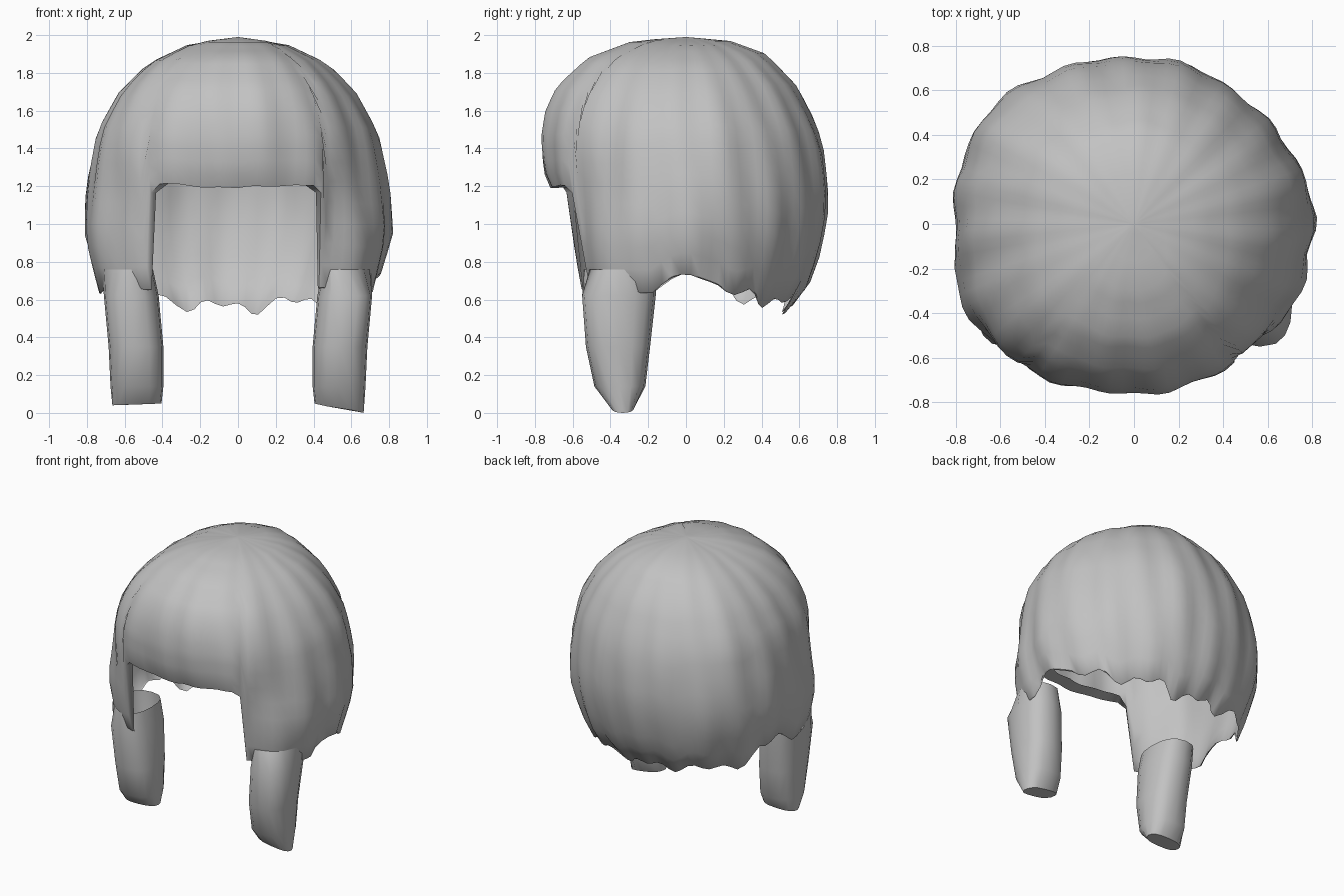
import bpy, bmesh, math

cube = bpy.data.objects.get("Cube")
if cube:
    bpy.data.objects.remove(cube)

# One plain hair colour
hair_grey = bpy.data.materials.new("hair_grey")
hair_grey.use_nodes = True
colour = (0.54, 0.54, 0.54, 1)
hair_grey.diffuse_color = colour
shader = hair_grey.node_tree.nodes["Principled BSDF"]
shader.inputs["Base Color"].default_value = colour
shader.inputs["Roughness"].default_value = 0.8

# Radius against height, from crown down, for each direction
CROWN = 1.99
FRONT = [(CROWN, 0), (1.97, .28), (1.88, .52), (1.73, .68), (1.6, .74),
         (1.45, .765), (1.28, .75), (1.19, .71), (1.05, .68), (.8, .65), (.5, .6)]
SIDE = [(CROWN, 0), (1.95, .26), (1.85, .47), (1.7, .62), (1.49, .74),
        (1.2, .8), (.95, .81), (.75, .75), (.5, .68)]
BACK = [(CROWN, 0), (1.97, .23), (1.9, .42), (1.73, .58), (1.53, .685),
        (1.36, .735), (1.1, .755), (.85, .71), (.66, .64), (.5, .5)]
# Hem height against angle away from the front
HEM = [(0, 1.19), (32, 1.21), (36, 1.17), (40, .66), (76, .64),
       (82, .7), (90, .75), (100, .7), (115, .62), (150, .59), (180, .56)]


def interp(table, value):
    pairs = sorted(table)
    if value <= pairs[0][0]:
        return pairs[0][1]
    for (a, u), (b, v) in zip(pairs, pairs[1:]):
        if value <= b:
            return u + (v - u) * (value - a) / (b - a)
    return pairs[-1][1]


def radius(angle, z):
    s, c = math.sin(angle), math.cos(angle)
    ends = FRONT if c > 0 else BACK
    r = interp(SIDE, z) * s * s + interp(ends, z) * c * c
    # Fuller on the right corners than on the left
    corner = (.02 - .055 * s + .02 * c) * (2 * s * c) ** 2
    # Swept clumps of hair
    clump = math.sin(19 * angle + 3 * z) + .6 * math.sin(11 * angle - 4 * z)
    # Swelling where the side locks leave the cap
    offset = (math.degrees(math.acos(max(-1, min(1, c)))) - 60) / 20
    swell = .06 * max(0, 1 - offset ** 2) * max(0, min(1, (1.2 - z) / .4))
    return r * (1 + corner + .01 * clump) + swell


def finish(bm, name, sharp):
    bmesh.ops.recalc_face_normals(bm, faces=bm.faces)
    mesh = bpy.data.meshes.new(name)
    bm.to_mesh(mesh)
    bm.free()
    obj = bpy.data.objects.new(name, mesh)
    bpy.context.collection.objects.link(obj)
    mesh.materials.append(hair_grey)
    bpy.ops.object.select_all(action='DESELECT')
    obj.select_set(True)
    bpy.context.view_layer.objects.active = obj
    bpy.ops.object.shade_smooth_by_angle(angle=math.radians(sharp))


def bridge(bm, upper, lower):
    n = len(upper)
    for i in range(n):
        j = (i + 1) % n
        bm.faces.new((upper[i], upper[j], lower[j], lower[i]))


# Hair cap: open sheet from crown to ragged hem, with the fringe curled under
COLUMNS, ROWS = 90, 18
bm = bmesh.new()
crown = bm.verts.new((0, 0, CROWN))
rings = [[] for _ in range(ROWS + 1)]
for i in range(COLUMNS):
    angle = math.tau * i / COLUMNS
    degrees = math.degrees(min(angle, math.tau - angle))
    ragged = .025 if degrees > 100 else .004
    hem = interp(HEM, degrees) + ragged * (math.sin(i * 1.3) + math.sin(i * .7))
    fringe = max(0, min(1, (39 - degrees) / 8))
    for k in range(ROWS + 1):
        if k < ROWS:
            z = hem + (CROWN - hem) * math.cos(math.pi / 2 * (k + 1) / ROWS)
            r = radius(angle, z)
        else:
            z = hem + .01 * fringe - .005
            r = radius(angle, hem) - .01 - .09 * fringe
        rings[k].append(bm.verts.new((r * math.sin(angle), -r * math.cos(angle), z)))
for i in range(COLUMNS):
    bm.faces.new((crown, rings[0][i], rings[0][(i + 1) % COLUMNS]))
for upper, lower in zip(rings, rings[1:]):
    bridge(bm, upper, lower)
finish(bm, "hair_cap", 50)

# Side locks: open-topped tubes of (height, centre x, centre y, half width, half depth)
LOCK = [(.76, .585, -.355, .135, .195), (.62, .565, -.355, .145, .195),
        (.35, .54, -.36, .145, .17), (.14, .535, -.35, .14, .135),
        (.05, .535, -.335, .13, .06)]
SIDES = 16


def lock(name, side, drop):
    bm = bmesh.new()
    loops = []
    for z, x, y, wide, deep in LOCK:
        loop = []
        for i in range(SIDES):
            a = math.tau * i / SIDES
            c, s = math.cos(a), math.sin(a)
            # Boxy oval section
            px = side * (x + math.copysign(abs(c) ** .75, c) * wide)
            py = y + math.copysign(abs(s) ** .85, s) * deep
            # Open top stays flush with the cap
            if z > .7:
                limit = radius(math.atan2(px, -py), z) + .004
                pull = min(1, limit / math.hypot(px, py))
                px, py = px * pull, py * pull
            # Outer corner of the tip hangs lowest
            tilt = drop * (.5 + .5 * c) if z < .1 else 0
            loop.append(bm.verts.new((px, py, z - tilt)))
        loops.append(loop)
    for upper, lower in zip(loops, loops[1:]):
        bridge(bm, upper, lower)
    bm.faces.new(loops[-1])
    finish(bm, name, 45)


lock("left_lock", 1, .05)
lock("right_lock", -1, .01)
